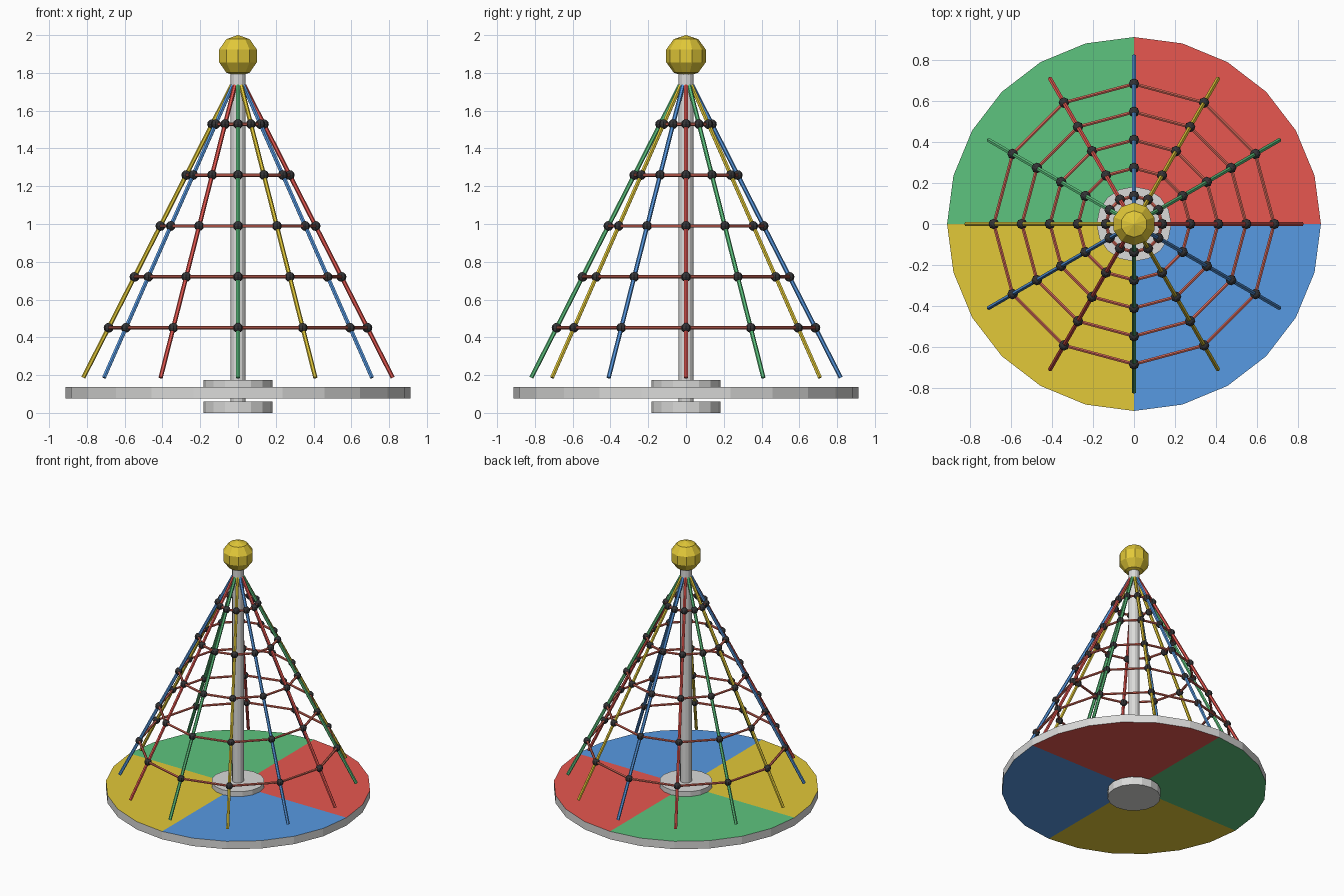
import bpy, bmesh, math
from mathutils import Vector, Matrix

cube = bpy.data.objects.get("Cube")
if cube:
    bpy.data.objects.remove(cube, do_unlink=True)


def material(name, rgb):
    m = bpy.data.materials.new(name)
    m.use_nodes = True
    m.diffuse_color = (*rgb, 1)
    m.node_tree.nodes["Principled BSDF"].inputs["Base Color"].default_value = (*rgb, 1)
    return m


RED = material("red", (0.8, 0.095, 0.08))
GREEN = material("green", (0.11, 0.55, 0.21))
YELLOW = material("yellow", (0.76, 0.58, 0.04))
BLUE = material("blue", (0.095, 0.32, 0.76))
GREY = material("light grey", (0.7, 0.7, 0.69))
ROPE = material("ring rope red", (0.68, 0.14, 0.1))
BLACK = material("black", (0.035, 0.035, 0.038))


def finish(bm, name, *mats):
    mesh = bpy.data.meshes.new(name)
    bm.to_mesh(mesh)
    bm.free()
    for m in mats:
        mesh.materials.append(m)
    obj = bpy.data.objects.new(name, mesh)
    bpy.context.collection.objects.link(obj)
    return obj


def add_rod(bm, a, b, radius, sides, fan=False):
    """Cylinder running from point a to point b."""
    a, b = Vector(a), Vector(b)
    turn = (b - a).to_track_quat('Z', 'Y').to_matrix().to_4x4()
    bmesh.ops.create_cone(bm, cap_ends=True, cap_tris=fan, segments=sides,
                          radius1=radius, radius2=radius, depth=(b - a).length,
                          matrix=Matrix.Translation((a + b) / 2) @ turn)


def upright(name, z0, z1, radius, sides, mat):
    bm = bmesh.new()
    add_rod(bm, (0, 0, z0), (0, 0, z1), radius, sides)
    return finish(bm, name, mat)


def net_point(step, i):
    """Point on rope i of the cone, step levels down from the apex."""
    ang = math.radians(30 * i)
    r = 0.137 * step
    return Vector((r * math.cos(ang), r * math.sin(ang), 1.798 - 0.2695 * step))


# Round platform with a coloured quarter in each quadrant and a grey rim
bm = bmesh.new()
add_rod(bm, (0, 0, 0.076), (0, 0, 0.136), 0.914, 24, fan=True)
for f in bm.faces:
    if abs(f.normal.z) > 0.5:
        c = f.calc_center_median()
        f.material_index = 1 + int(math.atan2(c.y, c.x) % math.tau // (math.pi / 2))
finish(bm, "platform", GREY, RED, GREEN, YELLOW, BLUE)

# Hubs, pole and ball
upright("lower_hub", 0, 0.061, 0.183, 16, GREY)
upright("upper_hub", 0.09, 0.173, 0.183, 16, GREY)
upright("pole", 0.03, 1.82, 0.04, 12, GREY)
bm = bmesh.new()
bmesh.ops.create_uvsphere(bm, u_segments=10, v_segments=5, radius=0.11,
                          matrix=Matrix.Translation((0, 0, 1.89)))
finish(bm, "top_ball", YELLOW)

# Sloping ropes
for i in range(12):
    bm = bmesh.new()
    add_rod(bm, net_point(0.24, i), net_point(5.98, i), 0.0115, 6)
    finish(bm, f"sloping_rope_{i + 1}", (RED, GREEN, YELLOW, BLUE)[i % 4])

# Ring ropes and knots at each level
for level in range(1, 6):
    ring, knots = bmesh.new(), bmesh.new()
    for i in range(12):
        p = net_point(level, i)
        add_rod(ring, p, net_point(level, i + 1), 0.009, 6)
        bmesh.ops.create_uvsphere(knots, u_segments=8, v_segments=6, radius=0.026,
                                  matrix=Matrix.Translation(p))
    finish(ring, f"ring_rope_{level}", ROPE)
    finish(knots, f"knots_{level}", BLACK)
